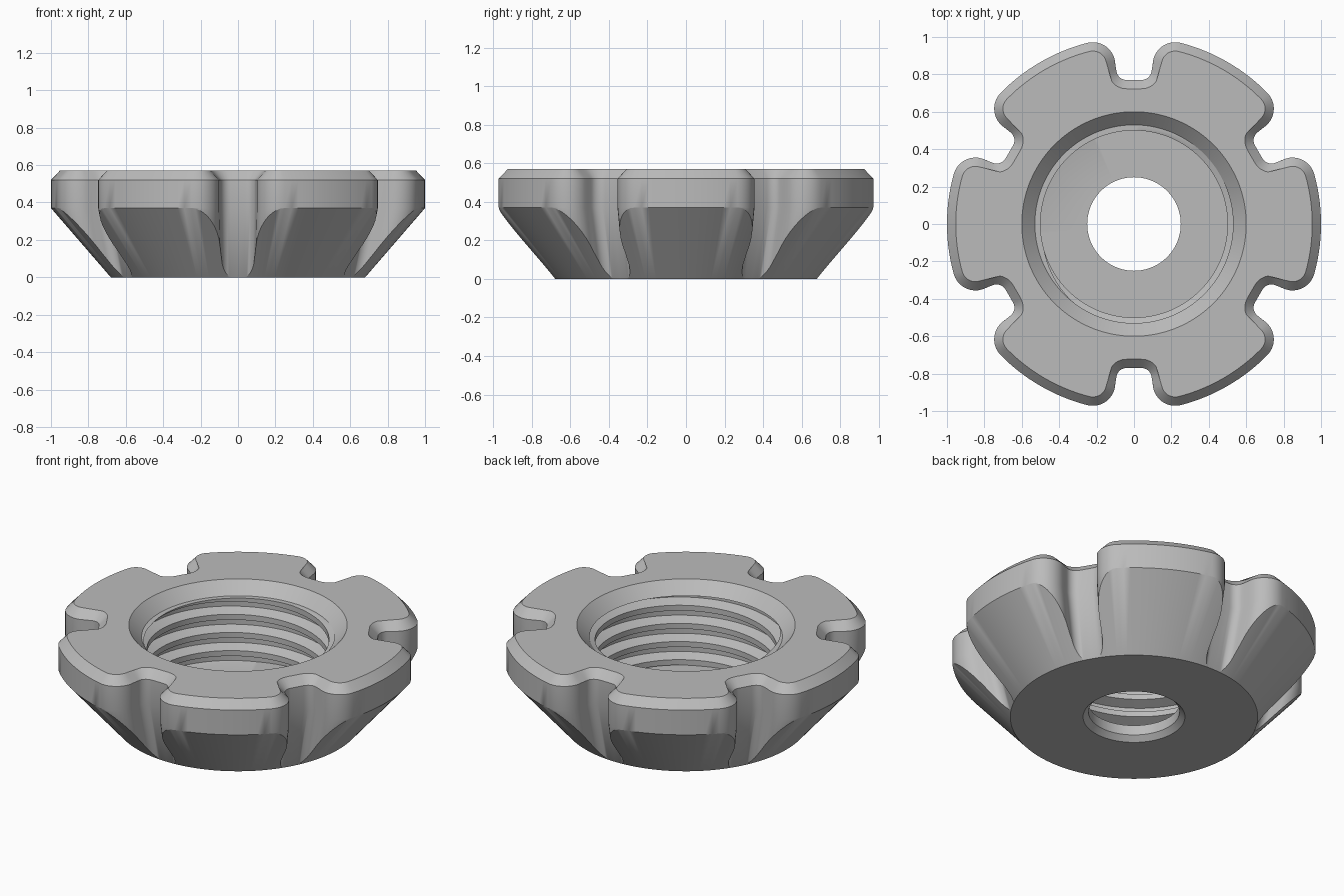
import bpy, bmesh
from math import sin, cos, pi, atan2, hypot, radians

cube = bpy.data.objects.get("Cube")
if cube:
    bpy.data.objects.remove(cube)

HEIGHT, RIM_TOP, RIM_LOW = 0.57, 0.52, 0.37     # rim levels
BASE_R, NOTCH_R, CHAMFER = 0.68, 0.77, 0.047
FLOOR, BORE_R, THREAD_TOP = 0.09, 0.25, 0.5
PITCH, CREST, ROOT = 0.11, 0.5, 0.56


def arc(cx, cy, r, start, end, steps, side=1):
    """Points with outward normals along an arc."""
    out = []
    for i in range(steps + 1):
        a = start + (end - start) * i / steps
        out.append((cx + r * cos(a), cy + r * sin(a), side * cos(a), side * sin(a)))
    return out


def half_sector():
    """Outline from the middle of a notch to the middle of a lobe."""
    cx, cy, r = 0.22, 0.852, 0.12
    tangent = atan2(cy, cx)
    pts = [(0, NOTCH_R, 0, 1)]
    pts += arc(0.04, NOTCH_R + 0.055, 0.055, 1.5 * pi, 2 * pi, 7, -1)
    pts += arc(cx, cy, r, pi, tangent, 10)
    pts += arc(0, 0, 1, tangent, pi / 3, 7)[1:]
    angles = sorted((atan2(p[1], p[0]) for p in pts), reverse=True)
    return [(a, *p) for a, p in zip(angles, pts)]


def turn(x, y, a):
    return x * cos(a) - y * sin(a), x * sin(a) + y * cos(a)


def mirror(x, y):
    """Reflect across the middle line of the lobe."""
    a = 2 * pi / 3
    return x * cos(a) + y * sin(a), x * sin(a) - y * cos(a)


def thread_radius(t):
    """Trapezoidal thread section, t in pitches."""
    t %= 1
    if t < 0.3:
        return CREST
    if t < 0.5:
        return CREST + (ROOT - CREST) * (t - 0.3) / 0.2
    if t < 0.8:
        return ROOT
    return ROOT - (ROOT - CREST) * (t - 0.8) / 0.2


def thread_column(angle):
    pts = []
    shift = angle / (2 * pi)
    for k in range(-2, 9):
        for t in (0, 0.3, 0.5, 0.8):
            z = min(max((k + t + shift) * PITCH, FLOOR), THREAD_TOP)
            pts.append((thread_radius(z / PITCH - shift), z))
    return pts


def column(angle, x, y, nx, ny):
    """Closed section through the nut at one outline point."""
    r, a = hypot(x, y), atan2(y, x)
    # the notch wall leans inward until it meets the cone
    cone = (1 - BASE_R) / RIM_LOW
    lean = (NOTCH_R - BASE_R) / RIM_LOW
    z_hit = max((r - lean * RIM_LOW - BASE_R) / (cone - lean), 0.001)
    r_hit = BASE_R + cone * z_hit
    pts = [(x - CHAMFER * nx, y - CHAMFER * ny, HEIGHT), (x, y, RIM_TOP), (x, y, RIM_LOW),
           (r_hit * cos(a), r_hit * sin(a), z_hit)]
    inner = [(BASE_R, 0), (BORE_R + 0.03, 0), (BORE_R, 0.03), (BORE_R, FLOOR)]
    inner += thread_column(angle)
    inner += [(0.53, THREAD_TOP), (0.6, HEIGHT)]
    return pts + [(q * cos(angle), q * sin(angle), z) for q, z in inner]


# Whole outline, clockwise, from a half sector mirrored and turned six times
half = half_sector()
sector = half + [(2 * pi / 3 - a, *mirror(x, y), *mirror(nx, ny))
                 for a, x, y, nx, ny in reversed(half[1:-1])]
outline = []
for k in range(6):
    s = -k * pi / 3
    outline += [(a + s, *turn(x, y, s), *turn(nx, ny, s)) for a, x, y, nx, ny in sector]
first = outline[0]
outline.append((first[0] - 2 * pi, *first[1:]))

# Skin the sections
bm = bmesh.new()
rows = [[bm.verts.new(p) for p in column(*o)] for o in outline]
for c0, c1 in zip(rows, rows[1:]):
    n = len(c0)
    for j in range(n):
        bm.faces.new((c0[j], c0[(j + 1) % n], c1[(j + 1) % n], c1[j]))
bmesh.ops.remove_doubles(bm, verts=bm.verts, dist=0.00002)
bmesh.ops.recalc_face_normals(bm, faces=bm.faces)
mesh = bpy.data.meshes.new("threaded_lock_nut")
bm.to_mesh(mesh)
bm.free()

nut = bpy.data.objects.new("threaded_lock_nut", mesh)
bpy.context.collection.objects.link(nut)

steel = bpy.data.materials.new("grey_steel")
steel.use_nodes = True
grey = (0.5, 0.5, 0.5, 1)
steel.diffuse_color = grey
steel.node_tree.nodes["Principled BSDF"].inputs["Base Color"].default_value = grey
mesh.materials.append(steel)

bpy.ops.object.select_all(action="DESELECT")
nut.select_set(True)
bpy.context.view_layer.objects.active = nut
bpy.ops.object.shade_smooth_by_angle(angle=radians(30))
